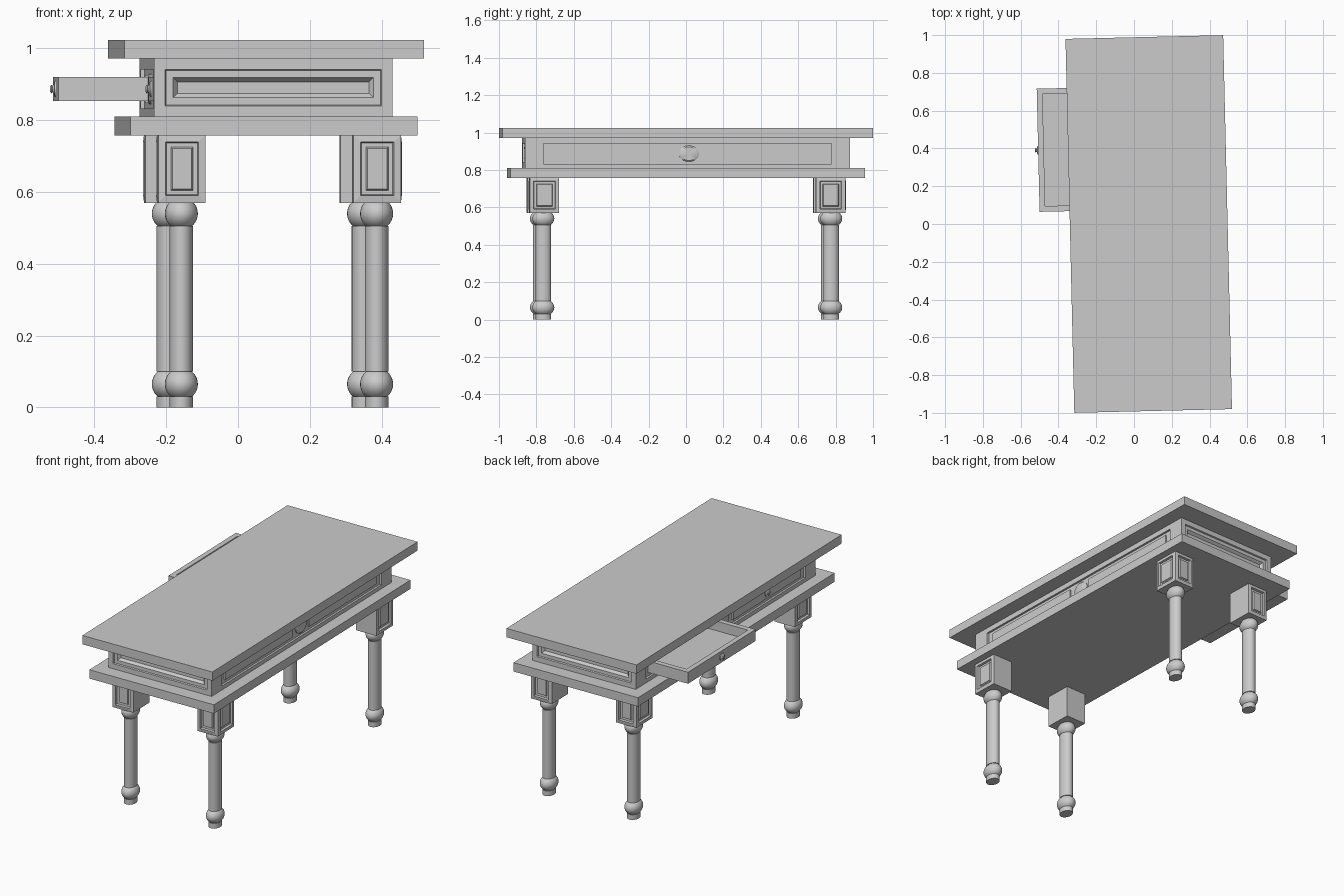
import bpy, bmesh, math
from mathutils import Matrix, Vector

if "Cube" in bpy.data.objects:
    bpy.data.objects.remove(bpy.data.objects["Cube"], do_unlink=True)

# The whole table sits slightly turned and off-centre
FRAME = Matrix.Translation((0.078, 0, 0)) @ Matrix.Rotation(math.radians(1.35), 4, 'Z')
SIDES = (-1, 1)
MID_Z = 0.887          # height of the drawer row
BODY_X, BODY_Y = 0.332, 0.868
DRAWER_Y, DRAWER_W, DRAWER_H = 0.404, 0.652, 0.068


def finish(name, bm, smooth=False):
    bmesh.ops.recalc_face_normals(bm, faces=bm.faces)
    mesh = bpy.data.meshes.new(name)
    bm.to_mesh(mesh)
    bm.free()
    ob = bpy.data.objects.new(name, mesh)
    bpy.context.collection.objects.link(ob)
    ob.matrix_world = FRAME
    if smooth:
        bpy.ops.object.select_all(action='DESELECT')
        ob.select_set(True)
        bpy.context.view_layer.objects.active = ob
        bpy.ops.object.shade_smooth_by_angle(angle=math.radians(35))
    return ob


def add_box(bm, centre, size):
    m = Matrix.Translation(centre) @ Matrix.Diagonal((*size, 1))
    bmesh.ops.create_cube(bm, size=1, matrix=m)


def box(name, centre, size):
    bm = bmesh.new()
    add_box(bm, centre, size)
    return finish(name, bm)


def panel_faces(bm, directions, steps):
    """Inset each face looking along one of the directions, step by step."""
    bm.normal_update()
    faces = [f for f in bm.faces
             if any(f.normal.dot(Vector(d)) > 0.99 for d in directions)]
    for thickness, depth in steps:
        bmesh.ops.inset_individual(bm, faces=faces, thickness=thickness,
                                   depth=depth, use_even_offset=True)


def cut(ob, centre, size):
    cutter = box("cutter", centre, size)
    cutter.hide_render = True
    mod = ob.modifiers.new("cut", 'BOOLEAN')
    mod.object, mod.operation, mod.solver = cutter, 'DIFFERENCE', 'EXACT'
    bpy.context.view_layer.update()
    bpy.context.view_layer.objects.active = ob
    bpy.ops.object.modifier_apply(modifier=mod.name)
    bpy.data.objects.remove(cutter, do_unlink=True)


def lathe(name, profile, matrix, segments=32):
    bm = bmesh.new()
    verts = [bm.verts.new((r, 0, z)) for r, z in profile]
    edges = [bm.edges.new(pair) for pair in zip(verts, verts[1:])]
    bmesh.ops.spin(bm, geom=verts + edges, axis=(0, 0, 1), cent=(0, 0, 0),
                   angle=math.tau, steps=segments)
    bmesh.ops.remove_doubles(bm, verts=bm.verts, dist=1e-5)
    bm.transform(matrix)
    return finish(name, bm, smooth=True)


# Table top and lower shelf
box("table_top", (0, 0, 0.998), (0.835, 1.98, 0.052))
box("lower_shelf", (0, 0, 0.784), (0.8, 1.897, 0.052))

# Drawer case with panelled ends
bm = bmesh.new()
add_box(bm, (0, 0, 0.891), (BODY_X * 2, BODY_Y * 2, 0.162))
panel_faces(bm, [(0, -1, 0), (0, 1, 0)],
            [(0.03, 0), (0.003, -0.008), (0.02, 0), (0.012, -0.015)])
case = finish("drawer_case", bm)

# Long sides: recessed field, and the bay of the open drawer
for s in SIDES:
    cut(case, (s * BODY_X, 0, MID_Z), (0.024, 1.54, 0.108))
cut(case, (-0.08, DRAWER_Y, MID_Z), (0.52, DRAWER_W + 0.006, DRAWER_H + 0.006))


def oval_boss(side):
    place = (Matrix.Translation((side * 0.319, 0.008, MID_Z))
             @ Matrix.Rotation(side * math.pi / 2, 4, 'Y')
             @ Matrix.Diagonal((0.043, 0.053, 1, 1)))
    lathe("oval_boss", [(0, 0), (1, 0), (1, 0.005), (0.85, 0.01), (0, 0.01)], place)


def drawer_knob(x, y):
    place = Matrix.Translation((x, y, MID_Z)) @ Matrix.Rotation(-math.pi / 2, 4, 'Y')
    lathe("drawer_knob", [(0, 0), (0.022, 0), (0.022, 0.004), (0.012, 0.006),
                          (0.009, 0.009), (0.012, 0.013), (0.008, 0.016), (0, 0.016)],
          place, 24)


for s in SIDES:
    oval_boss(s)
    # Fixed panels on the plain side
    box("side_panel", (0.322, s * DRAWER_Y, MID_Z), (0.012, DRAWER_W, DRAWER_H))

# Closed drawer
box("closed_drawer_front", (-0.322, -DRAWER_Y, MID_Z), (0.014, DRAWER_W, DRAWER_H))
drawer_knob(-0.329, -DRAWER_Y)

# Open drawer: a hollow tray
front, back, wall = -0.576, -0.05, 0.03
length, mid = back - front, (front + back) / 2
bm = bmesh.new()
add_box(bm, (mid, DRAWER_Y, MID_Z), (length, DRAWER_W, DRAWER_H))
panel_faces(bm, [(0, 0, 1)], [(wall, 0), (0, -DRAWER_H + 0.012)])
finish("open_drawer", bm)
drawer_knob(front, DRAWER_Y)

# Turned legs, each under a block panelled on its two outer faces
LEG_X, LEG_Y, SHIFT = 0.272, 0.77, 0.018
COLUMN, BALL = 0.033, 0.046


def ball_profile(centre_z):
    half = 0.036
    limit = math.acos((COLUMN + 0.001 - 0.006) / BALL)
    angles = [-limit + 2 * limit * i / 10 for i in range(11)]
    return [(BALL * math.cos(a), centre_z + half * math.sin(a) / math.sin(limit))
            for a in angles]


leg_profile = ([(0, 0), (COLUMN, 0), (COLUMN, 0.03)] + ball_profile(0.065)
               + [(COLUMN, 0.1), (COLUMN, 0.505)] + ball_profile(0.54) + [(0, 0.576)])

for sx in SIDES:
    for sy in SIDES:
        name = ("back" if sy > 0 else "front") + ("_left" if sx > 0 else "_right")
        x, y = SHIFT + sx * LEG_X, sy * LEG_Y
        bm = bmesh.new()
        add_box(bm, (x, y * 0.994, 0.665), (0.132, 0.157, 0.19))
        panel_faces(bm, [(sx, 0, 0), (0, sy, 0)],
                    [(0.02, 0.003), (0.003, -0.012), (0.012, 0), (0.004, 0.008)])
        finish(name + "_leg_block", bm)
        lathe(name + "_leg", leg_profile,
              Matrix.Translation((x, y, 0)) @ Matrix.Diagonal((1, 1.28, 1, 1)))
